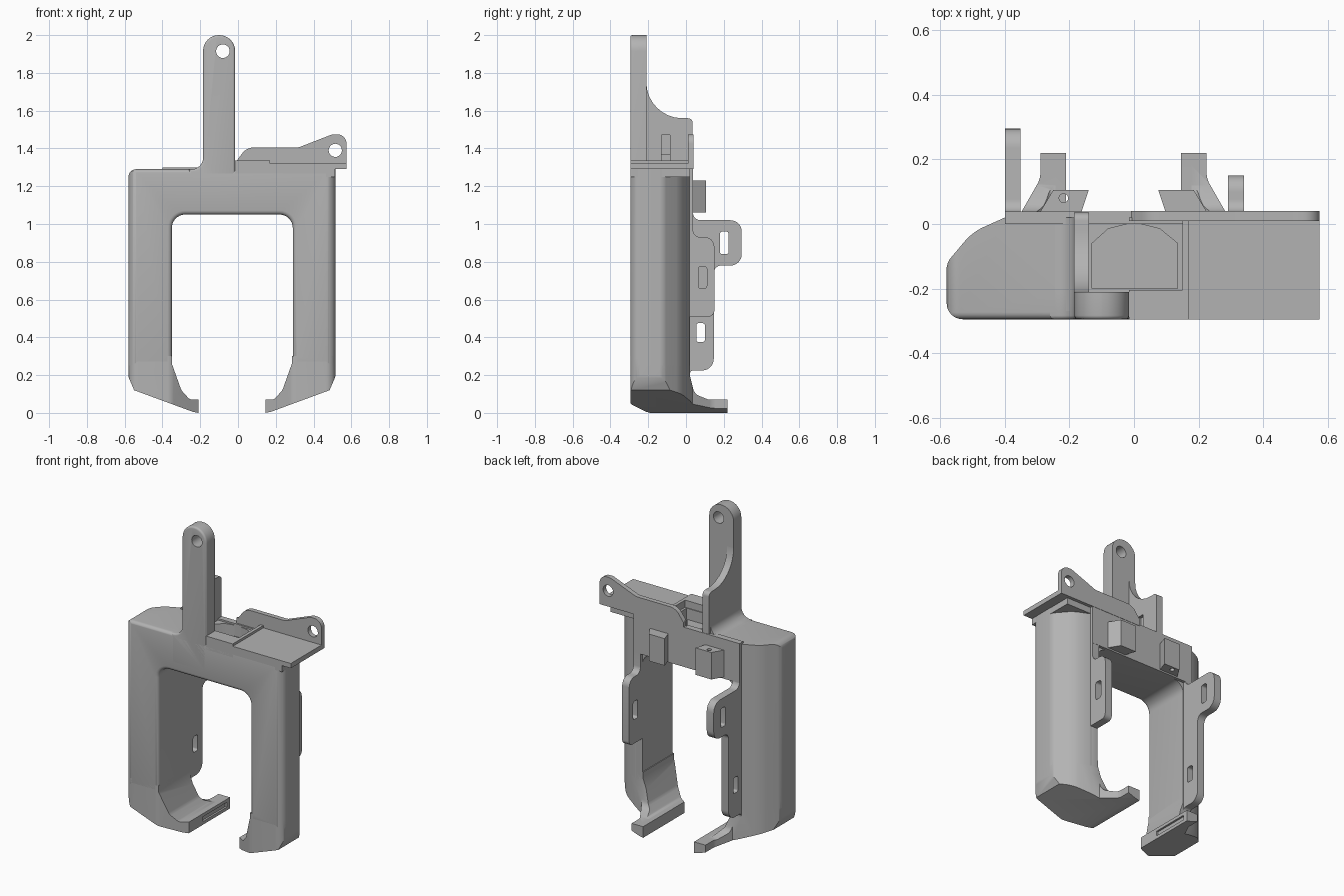
import bpy, bmesh, math
from mathutils import Vector

cube = bpy.data.objects.get("Cube")
if cube:
    bpy.data.objects.remove(cube)

grey = bpy.data.materials.new("plain grey")
grey.use_nodes = True
COLOUR = (0.45, 0.45, 0.45, 1)
grey.diffuse_color = COLOUR
grey.node_tree.nodes["Principled BSDF"].inputs["Base Color"].default_value = COLOUR

MID = -0.0325          # symmetry line of the two legs
FRONT = -0.295


def rounded(points, steps=8):
    """Outline from (a, b) or (a, b, radius) corners."""
    out = []
    n = len(points)
    for i, p in enumerate(points):
        c = Vector(p[:2])
        if len(p) < 3:
            out.append(c)
            continue
        u = (Vector(points[i - 1][:2]) - c).normalized()
        v = (Vector(points[(i + 1) % n][:2]) - c).normalized()
        reach = p[2] / math.tan(u.angle(v) / 2)
        a, d = c + u * reach, c + v * reach
        b, e = a.lerp(c, 0.55), d.lerp(c, 0.55)
        for k in range(steps + 1):
            t = k / steps
            s = 1 - t
            out.append(a * s**3 + b * 3 * s * s * t + e * 3 * s * t * t + d * t**3)
    return out


def circle(a, b, r, n=24):
    return [(a + r * math.cos(math.tau * i / n), b + r * math.sin(math.tau * i / n))
            for i in range(n)]


def prism(name, points, axis, lo, hi, bevel=0, flip=False):
    """Extrude an outline along an axis; optionally round its low-end rim."""
    place = {"x": lambda a, b, h: (h, a, b),
             "y": lambda a, b, h: (a, h, b),
             "z": lambda a, b, h: (a, b, h)}[axis]
    bm = bmesh.new()
    face = bm.faces.new([bm.verts.new(place(a, b, lo)) for a, b in rounded(points)])
    rim = list(face.edges)
    new = bmesh.ops.extrude_face_region(bm, geom=[face], use_keep_orig=True)["geom"]
    shift = Vector(place(0, 0, hi - lo))
    bmesh.ops.translate(bm, vec=shift, verts=[g for g in new if isinstance(g, bmesh.types.BMVert)])
    if bevel:
        bmesh.ops.bevel(bm, geom=rim, offset=bevel, segments=4, profile=0.5, affect="EDGES")
    if flip:
        for v in bm.verts:
            v.co.x = 2 * MID - v.co.x
    bmesh.ops.recalc_face_normals(bm, faces=bm.faces)
    mesh = bpy.data.meshes.new(name)
    bm.to_mesh(mesh)
    bm.free()
    mesh.materials.append(grey)
    obj = bpy.data.objects.new(name, mesh)
    bpy.context.collection.objects.link(obj)
    return obj


def box(name, x0, x1, y0, y1, z0, z1):
    return prism(name, [(x0, y0), (x1, y0), (x1, y1), (x0, y1)], "z", z0, z1)


def combine(obj, others, operation="DIFFERENCE"):
    """Apply booleans, then drop the helper solids."""
    for other in others:
        mod = obj.modifiers.new("cut", "BOOLEAN")
        mod.object, mod.operation, mod.solver = other, operation, "EXACT"
        other.hide_render = True
    bpy.context.view_layer.update()
    graph = bpy.context.evaluated_depsgraph_get()
    mesh = bpy.data.meshes.new_from_object(obj.evaluated_get(graph))
    obj.modifiers.clear()
    obj.data = mesh
    for other in others:
        bpy.data.objects.remove(other)
    return obj


def slot(y0, y1, z0, z1, x0, x1):
    r = 0.012
    return prism("slot_cutter", [(y0, z0, r), (y1, z0, r), (y1, z1, r), (y0, z1, r)], "x", x0, x1)


def pocket():
    arch = [(-0.13, -0.2), (0.135, -0.2), (0.135, -0.06), (0.08, -0.015),
            (0.0, 0.005), (-0.08, -0.015), (-0.13, -0.06)]
    return [prism("arch_cutter", arch, "z", 1.22, 1.5),
            box("pocket_cutter", -0.14, 0.15, -0.205, 0.01, 1.29, 1.5)]


# Arch-shaped frame: front outline trimmed by the rounded plan
frame = prism("frame", [(-0.58, 0.25), (-0.58, 1.29, 0.04), (0.515, 1.29), (0.515, 0.25),
                        (0.29, 0.25), (0.29, 1.05, 0.07), (-0.35, 1.05, 0.07), (-0.35, 0.25)],
              "y", FRONT, 0.02, bevel=0.022)
half = [(-0.58, FRONT, 0.05), (-0.58, -0.12, 0.05), (-0.50, -0.025, 0.15), (-0.40, 0.02)]
plan = half + [(2 * MID - p[0], *p[1:]) for p in reversed(half)]
combine(frame, [prism("plan_cutter", plan, "z", 0, 2)], "INTERSECT")
combine(frame, pocket())

# Hooked feet: three outlines intersected, mirrored to both legs
for name, flip in (("right_foot", False), ("left_foot", True)):
    foot = prism(name, [(-0.58, 0.3), (-0.58, 0.19, 0.03), (-0.55, 0.12), (-0.24, 0.006), (-0.21, 0),
                        (-0.21, 0.07), (-0.255, 0.07, 0.03), (-0.3, 0.12, 0.05),
                        (-0.35, 0.26), (-0.35, 0.3)], "y", -0.4, 0.3, flip=flip)
    top = prism("top_cutter", half + [(-0.35, 0.035), (-0.29, 0.14, 0.06), (-0.29, 0.22), (-0.21, 0.22),
                                      (-0.21, -0.19), (-0.355, FRONT, 0.05)],
                "z", -0.1, 0.4, flip=flip)
    side = prism("side_cutter", [(FRONT, 0.4), (0.02, 0.4), (0.02, 0.2), (0.045, 0.1, 0.05), (0.12, 0.07),
                                 (0.22, 0.07), (0.22, 0), (-0.2, 0), (FRONT, 0.03, 0.03)],
                 "x", -0.7, 0.7)
    combine(foot, [top, side], "INTERSECT")
    groove = prism("groove_cutter", [(-0.05, 0.02), (0.19, 0.02), (0.19, 0.05), (-0.05, 0.05)],
                   "x", -0.222, -0.2, flip=flip)
    combine(foot, [groove])

# Tower with eye, side gusset and base fillet
tower = prism("tower", [(-0.015, 1.1), (-0.015, 2, 0.084), (-0.185, 2, 0.084), (-0.185, 1.29, 0.06),
                        (-0.26, 1.29), (-0.26, 1.1)], "y", FRONT, -0.21, bevel=0.012)
combine(tower, [prism("eye_cutter", circle(-0.08, 1.915, 0.036), "y", -0.4, 0)])
gusset = prism("tower_gusset", [(-0.25, 1.25), (0.035, 1.25), (0.035, 1.56, 0.025),
                                (-0.21, 1.56, 0.19), (-0.21, 1.8), (-0.25, 1.8)], "x", -0.185, -0.14)
combine(gusset, [box("notch_cutter", -0.16, -0.1, -0.13, -0.085, 1.33, 1.47)])
prism("tower_base_fillet", [(-0.26, 1.25), (-0.26, 1.29), (-0.185, 1.29, 0.06), (-0.185, 1.37),
                            (-0.15, 1.37), (-0.15, 1.25)], "y", -0.27, 0.02)

# Top rail, shelf and rear wall with its eye
rail = box("top_rail", -0.016, 0.17, FRONT, 0.02, 1.25, 1.335)
combine(rail, pocket())
box("shelf_support", 0.169, 0.514, FRONT, 0.02, 1.25, 1.3)
box("shelf", 0.17, 0.575, FRONT, 0.02, 1.29, 1.32)
wall = prism("rear_wall", [(-0.01, 1.29), (-0.01, 1.33), (0.045, 1.405, 0.07), (0.32, 1.405, 0.05),
                           (0.5, 1.475, 0.05), (0.575, 1.475, 0.05), (0.575, 1.29)],
             "y", 0.01, 0.04)
combine(wall, [prism("eye_cutter", circle(0.515, 1.39, 0.035), "y", -0.1, 0.1)])
box("bridge_back", -0.4, 0.34, 0, 0.038, 1.05, 1.3)

# Rear flanges on the inner walls of the legs
flange = prism("right_flange", [(-0.05, 1.08), (0.037, 1.08), (0.037, 1.02, 0.04), (0.295, 1.02, 0.06),
                                (0.295, 0.78, 0.06), (0.147, 0.78, 0.04), (0.147, 0.225, 0.06),
                                (0.02, 0.225, 0.02), (0.02, 0.15), (-0.05, 0.15)], "x", -0.4, -0.351)
combine(flange, [slot(0.18, 0.225, 0.84, 0.96, -0.5, -0.3), slot(0.055, 0.1, 0.375, 0.475, -0.5, -0.3)])
flange = prism("left_flange", [(-0.05, 1.08), (0.037, 1.08), (0.037, 0.93, 0.04), (0.15, 0.93, 0.05),
                               (0.15, 0.51, 0.03), (0.02, 0.51), (0.02, 0.25), (-0.05, 0.25)],
                "x", 0.291, 0.34)
combine(flange, [slot(0.065, 0.11, 0.66, 0.775, 0.2, 0.4)])

# Small rear brackets with vertical pin holes
for name, flip in (("right_bracket", False), ("left_bracket", True)):
    bracket = prism(name, [(-0.295, 0.03), (-0.25, 0.105), (-0.14, 0.105), (-0.165, 0.03)],
                    "z", 1.06, 1.23, flip=flip)
    combine(bracket, [prism("pin_cutter", circle(-0.218, 0.08, 0.014, 16), "z", 1, 1.3, flip=flip)])

for obj in bpy.context.scene.objects:
    if obj.type == "MESH" and obj.data.materials and obj.data.materials[0] == grey:
        bpy.ops.object.select_all(action="DESELECT")
        obj.select_set(True)
        bpy.context.view_layer.objects.active = obj
        bpy.ops.object.shade_smooth_by_angle(angle=math.radians(35))
